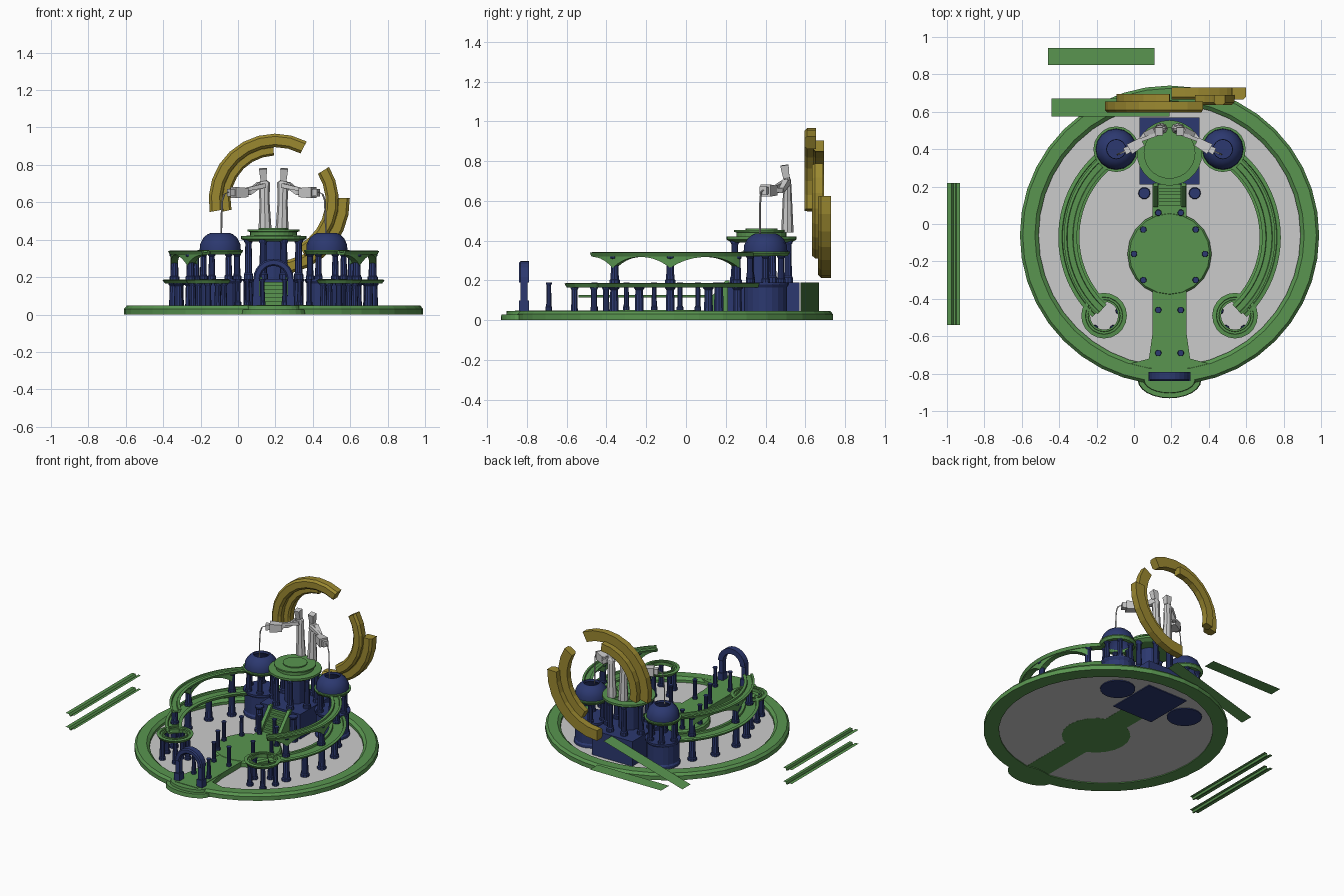
import bpy, bmesh
from math import sin, cos, pi, radians
from mathutils import Vector

if "Cube" in bpy.data.objects:
    bpy.data.objects.remove(bpy.data.objects["Cube"])

CX, CY = 0.19, -0.06


def material(name, rgb):
    m = bpy.data.materials.new(name)
    m.diffuse_color = (*rgb, 1)
    m.use_nodes = True
    m.node_tree.nodes["Principled BSDF"].inputs["Base Color"].default_value = m.diffuse_color
    return m


GREEN = material("green", (0.10, 0.30, 0.08))
BLUE = material("blue", (0.025, 0.04, 0.16))
GOLD = material("gold", (0.33, 0.25, 0.03))


def finish(name, bm, mat=None, solid=True, smooth=0):
    if solid:
        bmesh.ops.recalc_face_normals(bm, faces=bm.faces)
    me = bpy.data.meshes.new(name)
    bm.to_mesh(me)
    bm.free()
    ob = bpy.data.objects.new(name, me)
    bpy.context.collection.objects.link(ob)
    if mat:
        me.materials.append(mat)
    if smooth:
        me.shade_smooth()
        me.set_sharp_from_angle(angle=radians(smooth))
    return ob


def loft(name, rings, mat=None, loop=False, cap=True, solid=True, closed=True, smooth=0):
    """Skin a list of rings of points; closed joins each ring's ends."""
    bm = bmesh.new()
    vs = [[bm.verts.new(p) for p in r] for r in rings]
    n = len(rings[0])
    pairs = list(zip(vs, vs[1:])) + ([(vs[-1], vs[0])] if loop else [])
    for a, b in pairs:
        for i in range(n if closed else n - 1):
            j = (i + 1) % n
            bm.faces.new((a[i], a[j], b[j], b[i]))
    if cap and not loop and closed:
        bm.faces.new(vs[0])
        bm.faces.new(vs[-1])
    return finish(name, bm, mat, solid, smooth)


def lathe(name, prof, c, n, mat=None, loop=False, cap=True, ry=1, smooth=0):
    rings = [[(c[0] + r * cos(2 * pi * i / n), c[1] + ry * r * sin(2 * pi * i / n), z)
              for i in range(n)] for r, z in prof]
    return loft(name, rings, mat, loop, cap, smooth=smooth)


def box(name, x0, x1, y0, y1, z0, z1, mat=None):
    q = [(x0, y0), (x1, y0), (x1, y1), (x0, y1)]
    return loft(name, [[(x, y, z) for x, y in q] for z in (z0, z1)], mat)


def column(name, x, y, z0, z1, r=0.022):
    h = z1 - z0
    lathe(name, [(r * 1.25, z0), (r * 1.25, z0 + h * .12), (r, z0 + h * .15), (r * .85, z1 - h * .1),
                 (r * 1.15, z1 - h * .05), (r * 1.15, z1)], (x, y), 10, BLUE)


def beam(name, a, b, wa, wb, mat=None):
    """Tapered square limb between two points."""
    a, b = Vector(a), Vector(b)
    d = (b - a).normalized()
    u = d.cross(Vector((0, 0, 1)) if abs(d.z) < .9 else Vector((0, 1, 0))).normalized()
    v = d.cross(u)
    loft(name, [[p + w * (i * u + j * v) for i, j in ((-1, -1), (1, -1), (1, 1), (-1, 1))]
                for p, w in ((a, wa), (b, wb))], mat)


# base: floor, curb, front step
lathe("floor", [(.72, .006), (.72, .012)], (CX, CY), 40)
lathe("curb", [(.80, 0), (.80, .03), (.785, .047), (.72, .047), (.70, .03), (.70, 0)], (CX, CY), 40, GREEN, loop=True)
lathe("front_step_low", [(.17, 0), (.165, .028)], (CX, -.835), 24, GREEN, ry=.57)
lathe("front_step_high", [(.14, .02), (.135, .047)], (CX, -.835), 24, GREEN, ry=.5)

# walkway and round plaza
box("walkway_south", .10, .28, -.86, -.3, .005, .05, GREEN)
box("walkway_north", .10, .28, 0, .21, .005, .05, GREEN)
lathe("plaza", [(.225, .005), (.225, .04), (.215, .052)], (CX, -.16), 20, GREEN)
for s in (-1, 1):
    # curb flares into the walkway
    q = [(.09, -.58), (.11, -.72), (.26, -.76), (.09, -.82)]
    loft("curb_flare", [[(CX + s * x, y, z) for x, y in q] for z in (.01, .046)], GREEN)
    for x, y in [(.06, .06), (.14, -.03), (.19, -.16), (.14, -.30), (.06, -.46), (.06, -.69)]:
        column("plaza_post", CX + s * x, y, .05, .19, .014)
    column("stair_post", CX + s * .135, .165, .01, .19, .026)

# front gateway
for s in (-1, 1):
    box("gate_pillar", CX + s * .09 - .022, CX + s * .09 + .022, -.84, -.79, .04, .10, BLUE)
    box("gate_post", CX + s * .09 - .016, CX + s * .09 + .016, -.832, -.798, .10, .19, BLUE)


def ring_piece(name, c, y0, y1, r0, r1, a0, a1, n, mat):
    """Upright chamfered arc facing the front."""
    b = (r1 - r0) * .2
    prof = [(r0, y0 + b), (r0 + b, y0), (r1 - b, y0), (r1, y0 + b), (r1, y1), (r0, y1)]
    rings = []
    for k in range(n + 1):
        t = radians(a0 + (a1 - a0) * k / n)
        rings.append([(c[0] + r * cos(t), y, c[1] + r * sin(t)) for r, y in prof])
    loft(name, rings, mat)


ring_piece("gate_arch", (CX, .19), -.84, -.79, .07, .108, 0, 180, 12, BLUE)

# central block, stairs, tower
box("central_block", .03, .35, .21, .57, 0, .19, BLUE)
for k in range(6):
    box("stair", .13, .25, .10 + k * .018, .22, .05, .07 + k * .021, GREEN)
for x in (.115, .265):
    loft("stair_side", [[(x + d, .09, .05), (x + d, .09, .075), (x + d, .20, .20), (x + d, .22, .20), (x + d, .22, .05)]
                        for d in (-.012, .012)], GREEN)
TC = (CX, .38)
for k in range(8):
    t = pi / 8 + k * pi / 4
    column("tower_column", TC[0] + .145 * cos(t), TC[1] + .145 * sin(t), .19, .40, .02)
lathe("tower_core", [(.07, .19), (.07, .40)], TC, 12, BLUE)
lathe("tower_top", [(.15, .39), (.175, .405), (.175, .42), (.125, .422), (.125, .44), (.138, .445), (.138, .455),
                    (.08, .455), (.08, .462)], TC, 28, GREEN)


# sweeping galleries, built per side
def polar(s, r, a, c=(CX, -.07)):
    t = radians(a)
    return c[0] - s * r * cos(t), c[1] + r * sin(t)


def gallery(name, s, prof, a0, a1, n, mat):
    rings = []
    for k in range(n + 1):
        a = a0 + (a1 - a0) * k / n
        rings.append([(*polar(s, r, a), z) for r, z in prof])
    loft(name, rings, mat)


for s in (-1, 1):
    gallery("lower_gallery", s, [(.49, .165), (.58, .165), (.595, .185), (.575, .188), (.572, .176),
                                 (.508, .176), (.505, .188), (.482, .185)], 53, -46, 24, GREEN)
    gallery("upper_gallery", s, [(.505, .32), (.555, .32), (.565, .34), (.55, .342), (.547, .332),
                                 (.518, .332), (.515, .342), (.495, .34)], 53, -47, 24, GREEN)
    stops = [53, 38, -1, -33]
    for a in stops[1:]:
        x, y = polar(s, .53, a)
        column("upper_column", x, y, .185, .32)
    for a in (38, 20, -1, -18, -33):
        x, y = polar(s, .535, a)
        column("lower_column", x, y, .01, .168, .024)
    # arched webs beneath the upper gallery
    for a0, a1 in zip(stops[1:], stops[2:] + [-60]):
        rings = []
        m = 10 if a1 > -50 else 5
        for k in range(m + 1):
            u = k / 10
            z = .318 - .055 * abs(2 * u - 1) ** 2.2
            a = a0 + (a1 - a0) * u
            rings.append([(*polar(s, r, a), zz) for r, zz in ((.512, z), (.55, z), (.55, .322), (.512, .322))])
        loft("arch_web", rings, GREEN)
    # end rotunda
    rc = (CX + s * .35, -.49)
    lathe("rotunda_ring", [(.075, .165), (.11, .165), (.122, .185), (.10, .188), (.098, .178), (.087, .178), (.085, .188),
                           (.075, .188)], rc, 20, GREEN, loop=True)
    for k in range(5):
        t = pi / 2 + k * 2 * pi / 5
        column("rotunda_column", rc[0] + .088 * cos(t), rc[1] + .088 * sin(t), .01, .168, .018)
    # domed pavilion
    dc = (CX + s * .285, .40)
    lathe("pavilion_drum", [(.115, 0), (.115, .03), (.108, .04), (.108, .165), (.118, .18), (.118, .19)], dc, 20, BLUE)
    for k in range(6):
        t = k * pi / 3
        column("pavilion_column", dc[0] + .09 * cos(t), dc[1] + .09 * sin(t), .19, .325, .018)
    lathe("pavilion_ring", [(.085, .322), (.11, .322), (.122, .338), (.122, .346), (.085, .346)], dc, 20, GREEN, loop=True)
    lathe("dome", [(.098, .34), (.11, .345), (.108, .375), (.092, .408), (.07, .428), (.052, .436), (.05, .42), (.07, .40),
                   (.09, .36)], dc, 16, BLUE, loop=True, smooth=40)

    # robed figure with jug and stream of water
    fx = CX + s * .045
    prof = [(.036, .03, .44), (.034, .03, .47), (.027, .024, .60), (.03, .02, .68), (.032, .018, .705), (.012, .012, .72)]
    loft("figure_robe", [[(fx + s * (z - .44) * .02 + a * cos(k * pi / 4), .51 + b * sin(k * pi / 4), z)
                          for k in range(8)] for a, b, z in prof])
    hx = fx + s * .008
    beam("figure_head", (hx, .505, .715), (hx + s * .004, .495, .78), .016, .021)
    sh = (fx + s * .03, .505, .695)
    el = (fx + s * .085, .48, .652)
    beam("figure_upper_arm", sh, el, .016, .013)
    beam("figure_forearm", el, (CX + s * .17, .43, .655), .013, .010)
    beam("figure_far_arm", (fx, .49, .69), (CX + s * .15, .45, .668), .012, .009)
    beam("jug", (CX + s * .145, .44, .652), (CX + s * .215, .40, .652), .024, .03)
    beam("jug_neck", (CX + s * .21, .403, .652), (CX + s * .24, .388, .652), .017, .02)
    pts = [(.24, .388, .655), (.262, .378, .645), (.274, .374, .61), (.278, .372, .53), (.28, .372, .42)]
    loft("water_stream", [[(CX + s * x + .005 * cos(k * pi / 2), y + .005 * sin(k * pi / 2), z) for k in range(4)]
                          for x, y, z in pts])

# broken golden ring behind the figures
GC = (.20, .61)
ring_piece("gold_arc_top", GC, .595, .655, .285, .357, 62, 190, 9, GOLD)
ring_piece("gold_arc_inner", GC, .64, .695, .24, .295, 92, 192, 7, GOLD)
ring_piece("gold_arc_right", GC, .635, .69, .268, .338, 32, -62, 7, GOLD)
ring_piece("gold_arc_low", GC, .665, .73, .325, .398, 2, -90, 7, GOLD)


# loose thin strips and rear ramp
def sheet(name, rows):
    loft(name, rows, GREEN, cap=False, solid=False, closed=False)


for z in (.0, .10):
    prof = [(-1, .027), (-.975, .027), (-.965, .013), (-.955, .013), (-.95, .027), (-.93, .027)]
    sheet("side_strip", [[(x, y, z + h) for x, h in prof] for y in (-.54, .22)])
sheet("rear_strip", [[(x, .85, .11), (x, .94, .11)] for x in (-.46, .11)])
sheet("rear_ramp", [[(-.44, .575, .01), (-.44, .67, .01)], [(.19, .575, .19), (.19, .67, .19)]])
